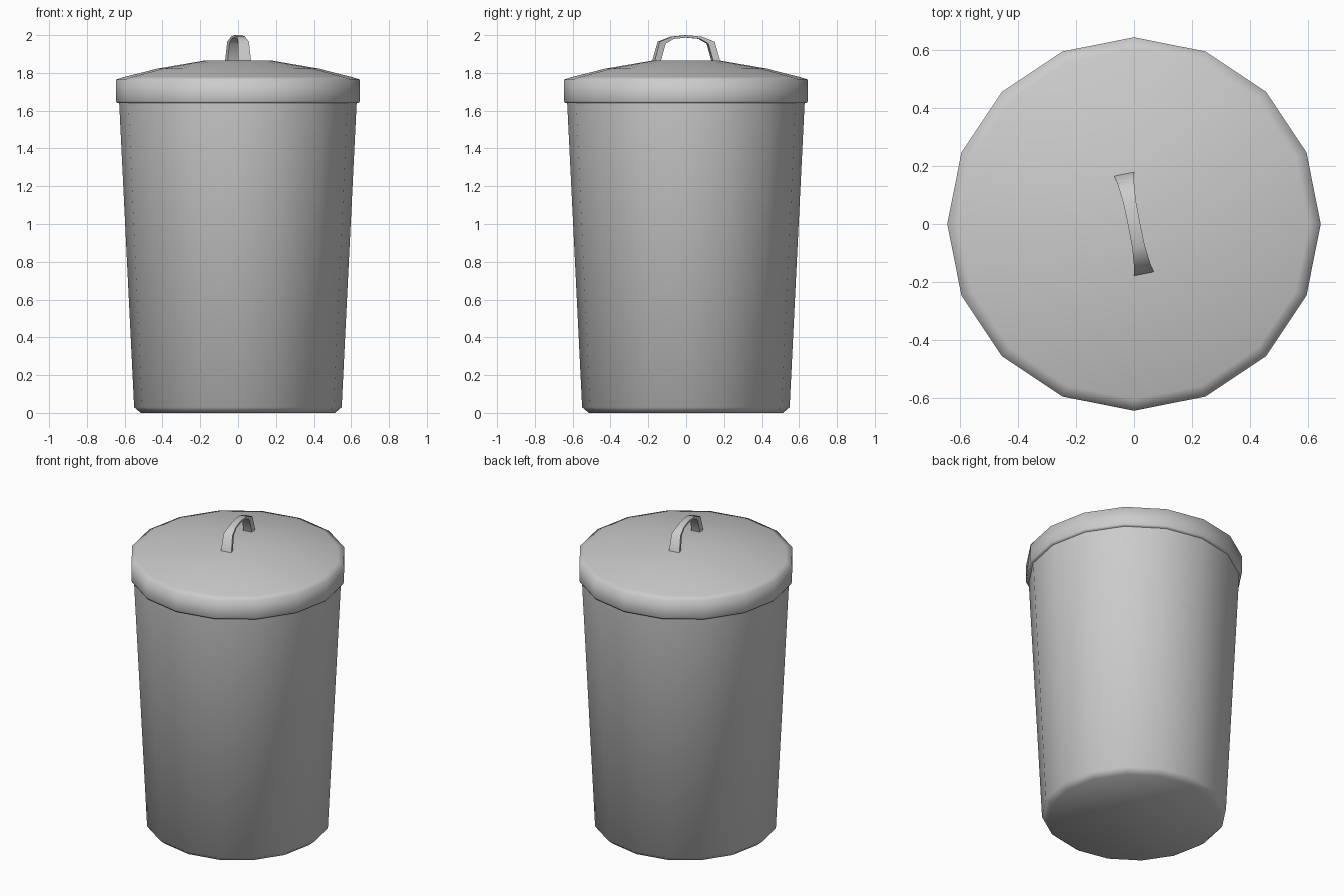
import bpy, math
from mathutils import Matrix

if "Cube" in bpy.data.objects:
    bpy.data.objects.remove(bpy.data.objects["Cube"])

SIDES = 16


def make_object(name, verts, faces, angle):
    mesh = bpy.data.meshes.new(name)
    mesh.from_pydata(verts, [], faces)
    mesh.update()
    obj = bpy.data.objects.new(name, mesh)
    bpy.context.collection.objects.link(obj)
    bpy.ops.object.select_all(action='DESELECT')
    obj.select_set(True)
    bpy.context.view_layer.objects.active = obj
    bpy.ops.object.mode_set(mode='EDIT')
    bpy.ops.mesh.select_all(action='SELECT')
    bpy.ops.mesh.normals_make_consistent(inside=False)
    bpy.ops.object.mode_set(mode='OBJECT')
    bpy.ops.object.shade_smooth_by_angle(angle=math.radians(angle))
    return obj


def lathe(name, profile, angle):
    """Revolve (radius, z) points and cap both ends."""
    verts = [(r * math.cos(2 * math.pi * i / SIDES),
              r * math.sin(2 * math.pi * i / SIDES), z)
             for r, z in profile for i in range(SIDES)]
    faces = []
    for k in range(len(profile) - 1):
        for i in range(SIDES):
            j = (i + 1) % SIDES
            a, b = k * SIDES, (k + 1) * SIDES
            faces.append((a + i, a + j, b + j, b + i))
    last = (len(profile) - 1) * SIDES
    faces.append(tuple(range(SIDES))[::-1])
    faces.append(tuple(range(last, last + SIDES)))
    return make_object(name, verts, faces, angle)


# Tapered bin with a chamfered base
lathe("bin_body", [(0.515, 0), (0.55, 0.03), (0.63, 1.66)], 80)

# Lid with overhanging rim and shallow dome
lathe("lid", [(0.60, 1.64), (0.64, 1.64), (0.645, 1.65), (0.645, 1.765),
              (0.605, 1.778), (0.43, 1.822), (0.18, 1.865)], 80)

# Handle: sections of (outer y, outer z, inner y, inner z, outer and inner half width)
half = [(0.177, 1.86, 0.142, 1.86, 0.035, 0.028),
        (0.148, 1.965, 0.115, 1.955, 0.029, 0.024),
        (0.080, 1.992, 0.070, 1.980, 0.022, 0.021)]
sections = half + [(0, 2.0, 0, 1.987, 0.021, 0.020)]
sections += [(-a, b, -c, d, e, f) for a, b, c, d, e, f in reversed(half)]
verts, faces = [], []
for oy, oz, iy, iz, ow, iw in sections:
    verts += [(-ow, oy, oz), (ow, oy, oz), (iw, iy, iz), (-iw, iy, iz)]
for k in range(len(sections) - 1):
    for i in range(4):
        j = (i + 1) % 4
        faces.append((4 * k + i, 4 * k + j, 4 * k + 4 + j, 4 * k + 4 + i))
n = len(verts)
faces += [(3, 2, 1, 0), (n - 4, n - 3, n - 2, n - 1)]
handle = make_object("lid_handle", verts, faces, 60)
handle.data.transform(Matrix.Rotation(math.pi / SIDES, 4, 'Z'))
